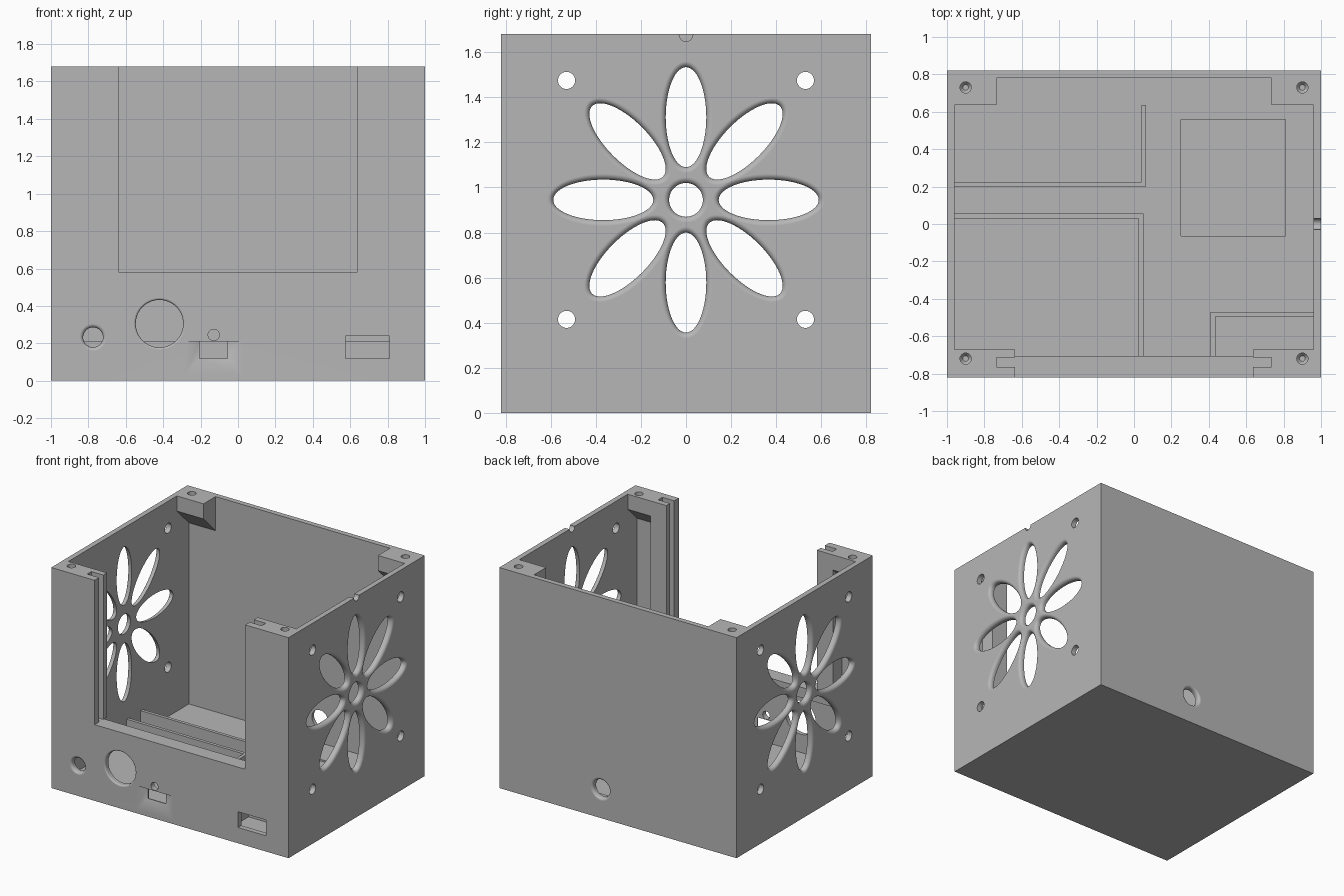
import bpy, bmesh, math

cube = bpy.data.objects.get("Cube")
if cube:
    bpy.data.objects.remove(cube, do_unlink=True)

W, D, H, T = 1.0, 0.82, 1.68, 0.04   # half width, half depth, height, wall

grey = bpy.data.materials.new("grey plastic")
grey.use_nodes = True
grey.diffuse_color = (0.47, 0.47, 0.47, 1)
grey.node_tree.nodes["Principled BSDF"].inputs["Base Color"].default_value = (0.47, 0.47, 0.47, 1)


def loft(name, rings):
    """Closed solid through rings that have equal point counts."""
    bm = bmesh.new()
    loops = [[bm.verts.new(p) for p in ring] for ring in rings]
    n = len(loops[0])
    for a, b in zip(loops, loops[1:]):
        for i in range(n):
            bm.faces.new((a[i], a[(i + 1) % n], b[(i + 1) % n], b[i]))
    bm.faces.new(loops[0][::-1])
    bm.faces.new(loops[-1])
    bmesh.ops.recalc_face_normals(bm, faces=bm.faces)
    me = bpy.data.meshes.new(name)
    bm.to_mesh(me)
    bm.free()
    me.materials.append(grey)
    ob = bpy.data.objects.new(name, me)
    bpy.context.collection.objects.link(ob)
    return ob


def prism(name, outline, z0, z1):
    return loft(name, [[(x, y, z) for x, y in outline] for z in (z0, z1)])


def box(name, x0, x1, y0, y1, z0, z1):
    return prism(name, [(x0, y0), (x1, y0), (x1, y1), (x0, y1)], z0, z1)


def cut(target, tool):
    tool.hide_render = True
    mod = target.modifiers.new("cut", "BOOLEAN")
    mod.operation, mod.solver, mod.object = "DIFFERENCE", "EXACT", tool
    bpy.context.view_layer.objects.active = target
    bpy.ops.object.modifier_apply(modifier=mod.name)
    bpy.data.objects.remove(tool, do_unlink=True)


def hole(axis, side, u, v, ru, rv=None, angle=0, flare=0.0, sides=40):
    """Elliptical cutter through a wall, with a rounded outer lip."""
    rv = rv or ru
    steps = [(-0.02, flare)]
    if flare:
        for k in range(7):
            a = math.pi / 2 * k / 6
            steps.append((flare * (1 - math.cos(a)), flare * (1 - math.sin(a))))
    steps.append((T + 0.02, 0))
    rings = []
    for depth, grow in steps:
        pos = side * ((W if axis == "x" else D) - depth)
        ring = []
        for i in range(sides):
            t = math.tau * i / sides
            a, b = (ru + grow) * math.cos(t), (rv + grow) * math.sin(t)
            p = u + a * math.cos(angle) - b * math.sin(angle)
            q = v + a * math.sin(angle) + b * math.cos(angle)
            ring.append((pos, p, q) if axis == "x" else (p, pos, q))
        rings.append(ring)
    return loft("hole_cutter", rings)


# Open-topped shell with the front opening
shell = box("case_shell", -W, W, -D, D, 0, H)
cut(shell, box("cavity", -W + T, W - T, -D + T, D - T, T, H + 0.1))
cut(shell, box("opening", -0.635, 0.635, -D - 0.1, -D + 0.1, 0.58, H + 0.1))

# Flower-shaped vents and fan screw holes in both side walls
for side in (-1, 1):
    cut(shell, hole("x", side, 0, 0.945, 0.075, flare=0.026))
    for k in range(8):
        a = k * math.pi / 4
        cut(shell, hole("x", side, 0.367 * math.cos(a), 0.945 + 0.367 * math.sin(a),
                        0.222, 0.09, a, 0.026, 56))
    for y in (-0.53, 0.53):
        for z in (0.415, 1.475):
            cut(shell, hole("x", side, y, z, 0.038))

# Cable notch in the right rim
cut(shell, hole("x", 1, 0, H - 0.002, 0.03, sides=24))

# Front and back ports
cut(shell, hole("y", -1, -0.775, 0.232, 0.053, flare=0.02))
cut(shell, hole("y", -1, -0.42, 0.305, 0.127, flare=0.012))
cut(shell, hole("y", -1, -0.13, 0.245, 0.03))
cut(shell, hole("y", 1, 0.144, 0.22, 0.068, flare=0.02))
cut(shell, box("window", 0.575, 0.81, -D - 0.1, -D + 0.1, 0.12, 0.24))


# Tapered plug recess
def plug_ring(y, half, low):
    return [(-0.13 - half, y, low), (-0.13 + half, y, low),
            (-0.13 + half, y, 0.21), (-0.13 - half, y, 0.21)]


cut(shell, loft("plug_cutter", [plug_ring(-D - 0.01, 0.155, 0.03), plug_ring(-D, 0.155, 0.03),
                                plug_ring(-D + 0.032, 0.075, 0.12),
                                plug_ring(-D + 0.1, 0.075, 0.12)]))

# Shallow pocket in the floor
cut(shell, box("pocket", 0.25, 0.81, -0.065, 0.56, T - 0.012, T + 0.1))

# Ledge under the front opening
box("front_ledge", -0.77, 0.77, -D + T, -0.705, 0.5, 0.58)

for s, label in ((-1, "right"), (1, "left")):
    # Grooved rail beside the opening
    rail = [(0.635, -0.78), (0.635, -0.765), (0.735, -0.765), (0.735, -0.715),
            (0.635, -0.715), (0.635, -0.67), (0.77, -0.67), (0.77, -0.78)]
    prism(label + "_panel_rail", [(s * x, y) for x, y in rail], 0.58, H)
    # Corner screw blocks with a sloped underside
    for name, x_in, y_wall, y_in, y_screw in (("back", 0.735, D - T, 0.635, 0.73),
                                              ("front", 0.77, -D + T, -0.67, -0.72)):
        slope = abs(y_wall - y_in)
        side_view = [(y_wall, H), (y_in, H), (y_in, H - 0.115), (y_wall, H - 0.115 - slope)]
        block = loft(f"{name}_{label}_screw_block",
                     [[(s * x, y, z) for y, z in side_view] for x in (x_in, W - T)])
        bore = [[(s * 0.9 + r * math.cos(math.tau * i / 24),
                  y_screw + r * math.sin(math.tau * i / 24), z) for i in range(24)]
                for r, z in ((0.015, H - 0.1), (0.03, H - 0.08), (0.03, H + 0.05))]
        cut(block, loft("screw_cutter", bore))

# Low L-shaped divider walls on the floor
E, F, t = W - T, -D + T, 0.025
dividers = {
    "back_divider": [(-E, 0.2), (0.065, 0.2), (0.065, 0.635), (0.04, 0.635),
                     (0.04, 0.2 + t), (-E, 0.2 + t)],
    "middle_divider": [(-E, 0.03), (0.025, 0.03), (0.025, F), (0.05, F),
                       (0.05, 0.03 + t), (-E, 0.03 + t)],
    "front_divider": [(E, -0.495), (0.435, -0.495), (0.435, F), (0.41, F),
                      (0.41, -0.495 + t), (E, -0.495 + t)],
}
for name, outline in dividers.items():
    prism(name, outline, T, 0.21)

# Smooth the rounded lips, keep the walls flat
bpy.ops.object.select_all(action="DESELECT")
shell.select_set(True)
bpy.context.view_layer.objects.active = shell
bpy.ops.object.shade_smooth_by_angle(angle=math.radians(35))
weighted = shell.modifiers.new("flat_walls", "WEIGHTED_NORMAL")
weighted.keep_sharp = True
